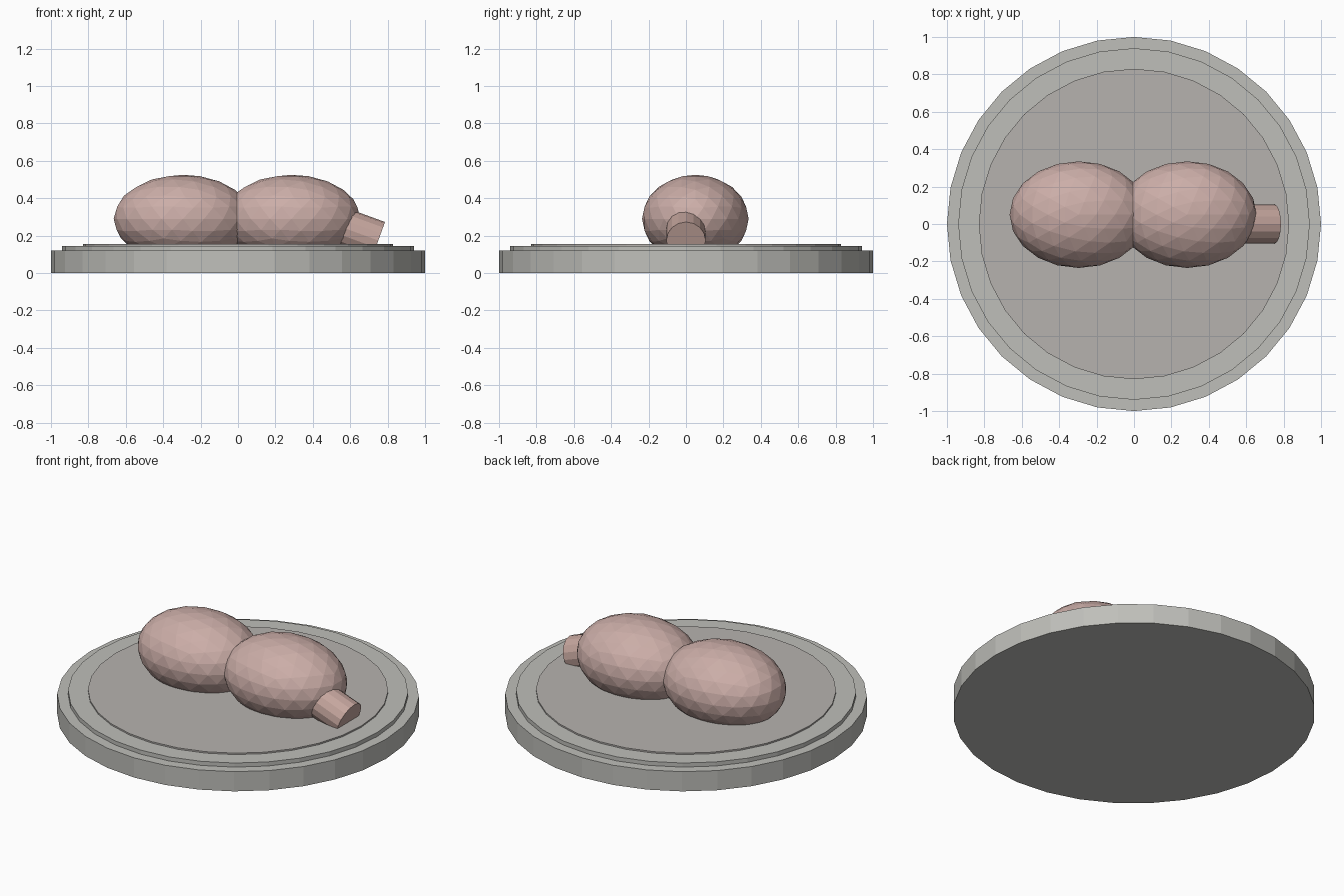
import bpy
import math

if "Cube" in bpy.data.objects:
    bpy.data.objects.remove(bpy.data.objects["Cube"])


def material(name, rgb):
    m = bpy.data.materials.new(name)
    m.diffuse_color = (*rgb, 1.0)
    m.use_nodes = True
    m.node_tree.nodes["Principled BSDF"].inputs["Base Color"].default_value = m.diffuse_color
    return m


rim_grey = material("rim grey", (0.52, 0.52, 0.49))
plate_grey = material("plate grey", (0.47, 0.45, 0.43))
pink = material("dusty pink", (0.60, 0.42, 0.39))
tan = material("pinkish tan", (0.56, 0.38, 0.34))


def finish(name, mat):
    obj = bpy.context.object
    obj.name = name
    obj.data.materials.append(mat)
    return obj


def disc(name, radius, bottom, top, mat):
    bpy.ops.mesh.primitive_cylinder_add(vertices=32, radius=radius, depth=top - bottom,
                                        location=(0, 0, (bottom + top) / 2))
    return finish(name, mat)


# Stepped round base
disc("base_disc", 1.0, 0.0, 0.12, rim_grey)
disc("base_step", 0.94, 0.10, 0.145, rim_grey)
disc("base_top", 0.83, 0.12, 0.154, plate_grey)

# Two faceted egg-shaped lobes sunk into the base
for name, x in (("left_lobe", -0.295), ("right_lobe", 0.285)):
    bpy.ops.mesh.primitive_ico_sphere_add(subdivisions=3, radius=1, location=(x, 0.05, 0.29))
    lobe = finish(name, pink)
    lobe.scale = (0.37, 0.285, 0.235)

# Short stub tilted down out of the right lobe
tilt = math.radians(20)
length = 0.26
bpy.ops.mesh.primitive_cylinder_add(
    vertices=16, radius=0.105, depth=length, rotation=(0, math.pi / 2 + tilt, 0),
    location=(0.75 - math.cos(tilt) * length / 2, 0, 0.174 + math.sin(tilt) * length / 2))
finish("stub", tan)
